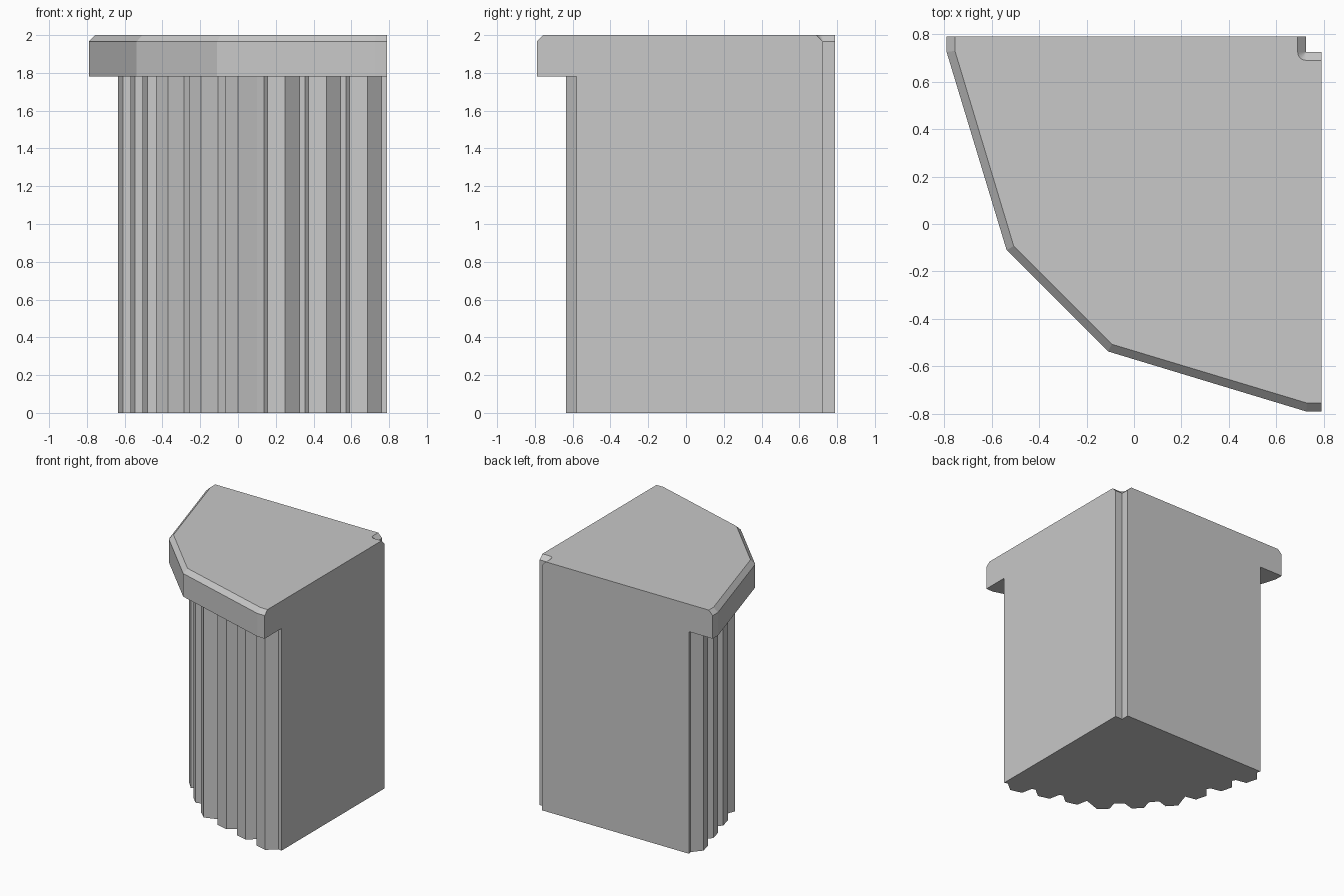
import bpy, bmesh, math

cube = bpy.data.objects.get("Cube")
if cube:
    bpy.data.objects.remove(cube, do_unlink=True)

stone = bpy.data.materials.new("plain_grey_stone")
stone.use_nodes = True
GREY = (0.58, 0.58, 0.58, 1)
stone.diffuse_color = GREY
stone.node_tree.nodes["Principled BSDF"].inputs["Base Color"].default_value = GREY


def loft(name, rings):
    """Solid through stacked (outline, height) rings of equal length."""
    bm = bmesh.new()
    loops = [[bm.verts.new((x, y, z)) for x, y in ring] for ring, z in rings]
    n = len(loops[0])
    for low, high in zip(loops, loops[1:]):
        for i in range(n):
            j = (i + 1) % n
            bm.faces.new((low[i], low[j], high[j], high[i]))
    bm.faces.new(loops[0][::-1])
    bm.faces.new(loops[-1])
    bmesh.ops.remove_doubles(bm, verts=bm.verts, dist=0.0005)
    bmesh.ops.recalc_face_normals(bm, faces=bm.faces)
    mesh = bpy.data.meshes.new(name)
    bm.to_mesh(mesh)
    bm.free()
    mesh.materials.append(stone)
    obj = bpy.data.objects.new(name, mesh)
    bpy.context.collection.objects.link(obj)
    return obj


def mirrored(points):
    """Reflect an outline half across the diagonal, in reverse order."""
    return [(y, x) for x, y in reversed(points)]


S = 0.79      # flat side planes
N = 0.725     # inner corner of the back notch
UNDER = 1.78  # underside of the cap

# Fluted column: three equal flutes on the shallow facet, then the diagonal one
half = [(S, -0.58)]
for k in range(3):
    dx, dy = -0.2175 * k, 0.065 * k
    half += [(0.76 + dx, -0.572 + dy), (0.685 + dx, -0.635 + dy),
             (0.59 + dx, -0.61 + dy), (0.572 + dx, -0.52 + dy)]
half += [(0.1, -0.4), (0, -0.435), (-0.07, -0.37),
         (-0.045, -0.285), (-0.105, -0.235), (-0.195, -0.26)]
notch = [(N, S), (N, N), (S, N)]
column = half + mirrored(half) + notch
loft("fluted_column", [(column, 0), (column, UNDER)])

# Faceted cap with a chamfered upper rim
outer_half = [(S, -S), (N, -S), (-0.11, -0.537)]
inner_half = [(S, -0.755), (0.73, -0.755), (-0.093, -0.507)]
STEPS = 6
arc = [(N + 0.035 * math.cos(a), N + 0.035 * math.sin(a))
       for a in (math.pi * (1 + 0.5 * i / STEPS) for i in range(STEPS + 1))]
outer = outer_half + mirrored(outer_half) + [(N, S)] + [(N, N)] * len(arc) + [(S, N)]
inner = inner_half + mirrored(inner_half) + [(0.69, S)] + arc + [(S, 0.69)]
loft("faceted_cap", [(outer, UNDER), (outer, 1.965), (inner, 2)])
